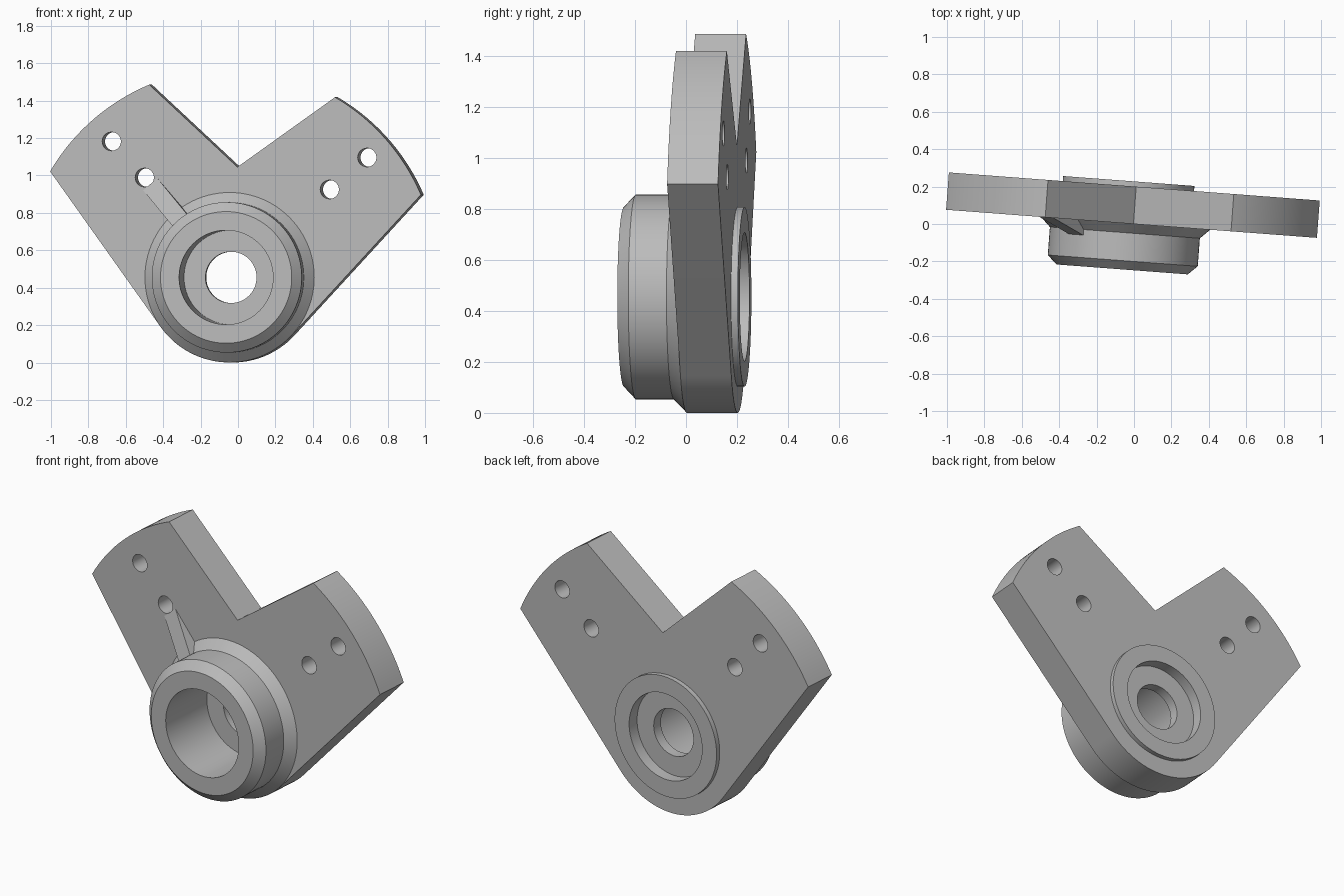
import bpy, bmesh, math
from mathutils import Matrix, Vector

cube = bpy.data.objects.get("Cube")
if cube:
    bpy.data.objects.remove(cube, do_unlink=True)

HUB_R, ARM_R = 0.455, 1.117      # rounded lower end and outer arm radius
THICK = 0.2                      # plate thickness
# Hub axis runs along local y; the whole part is turned slightly about z
PLACE = Matrix.Translation((-0.045, 0.0035, HUB_R)) @ Matrix.Rotation(math.radians(-4.33), 4, 'Z')

grey = bpy.data.materials.new("plain grey")
grey.use_nodes = True
COLOUR = (0.5, 0.5, 0.5, 1)
grey.diffuse_color = COLOUR
grey.node_tree.nodes["Principled BSDF"].inputs["Base Color"].default_value = COLOUR


def finish(bm, name):
    bmesh.ops.recalc_face_normals(bm, faces=bm.faces)
    mesh = bpy.data.meshes.new(name)
    bm.to_mesh(mesh)
    bm.free()
    mesh.materials.append(grey)
    ob = bpy.data.objects.new(name, mesh)
    bpy.context.collection.objects.link(ob)
    ob.matrix_world = PLACE
    return ob


def activate(ob):
    bpy.ops.object.select_all(action='DESELECT')
    ob.select_set(True)
    bpy.context.view_layer.objects.active = ob


def smooth(ob):
    activate(ob)
    bpy.ops.object.shade_smooth_by_angle(angle=math.radians(30))


def extrude(bm, points, vec):
    face = bm.faces.new([bm.verts.new(p) for p in points])
    out = bmesh.ops.extrude_face_region(bm, geom=[face])
    moved = [v for v in out["geom"] if isinstance(v, bmesh.types.BMVert)]
    bmesh.ops.translate(bm, verts=moved, vec=vec)


def arc(radius, start, end, steps, x=0, z=0):
    angles = [math.radians(start + (end - start) * i / steps) for i in range(steps + 1)]
    return [(x + radius * math.cos(a), 0, z + radius * math.sin(a)) for a in angles]


# Two-armed plate: arm arcs, inner notch, and sides tangent to the lower round
tangent = math.degrees(math.acos(HUB_R / ARM_R))
right_low, right_high, left_high, left_low = 23.3, 59.6, 112.7, 149.5
outline = arc(ARM_R, right_low, right_high, 24)
outline.append((0.042, 0, 0.59))
outline += arc(ARM_R, left_high, left_low, 24)
outline += arc(HUB_R, left_low + tangent, 360 + right_low - tangent, 40)
bm = bmesh.new()
extrude(bm, outline, (0, THICK, 0))
plate = finish(bm, "arm_plate")

# Cut four bolt holes and the opening that receives the hub
bm = bmesh.new()
holes = [(-0.633, 0.727), (-0.456, 0.534), (0.737, 0.641), (0.536, 0.47)]
for x, z, r in [(x, z, 0.05) for x, z in holes] + [(0, 0, 0.3)]:
    ring = [(px, -0.1, pz) for px, _, pz in arc(r, 0, 360, 48, x, z)[:-1]]
    extrude(bm, ring, (0, 0.4, 0))
cutter = finish(bm, "hole_cutter")
cutter.hide_render = True
cut = plate.modifiers.new("holes", 'BOOLEAN')
cut.operation = 'DIFFERENCE'
cut.solver = 'EXACT'
cut.object = cutter
activate(plate)
bpy.ops.object.modifier_apply(modifier=cut.name)
bpy.data.objects.remove(cutter, do_unlink=True)
smooth(plate)

# Turned hub: chamfered front collar, flared foot, rear boss, counterbores and web
profile = [(0.252, -0.247), (0.352, -0.247), (0.402, -0.2), (0.402, -0.05),
           (0.454, 0), (0.32, 0.05), (0.32, 0.15), (0.352, THICK),
           (0.352, 0.227), (0.252, 0.227), (0.252, 0.16), (0.137, 0.16),
           (0.137, 0.1), (0.252, 0.1)]
bm = bmesh.new()
verts = [bm.verts.new((r, y, 0)) for r, y in profile]
edges = [bm.edges.new((v, verts[i - 1])) for i, v in enumerate(verts)]
bmesh.ops.spin(bm, geom=verts + edges, cent=(0, 0, 0), axis=(0, 1, 0),
               angle=math.tau, steps=96)
bmesh.ops.remove_doubles(bm, verts=bm.verts, dist=0.0005)
smooth(finish(bm, "hub"))

# Sloping rib from the hub towards the inner left-hand hole
a = math.radians(130.5)
along = Vector((math.cos(a), 0, math.sin(a)))
across = Vector((math.sin(a), 0, -math.cos(a)))
side = [(0.36, 0.03), (0.36, -0.08), (0.4, -0.08), (0.655, 0), (0.655, 0.03)]
bm = bmesh.new()
extrude(bm, [along * r + Vector((0, y, 0)) - across * 0.05 for r, y in side], across * 0.1)
finish(bm, "rib")
